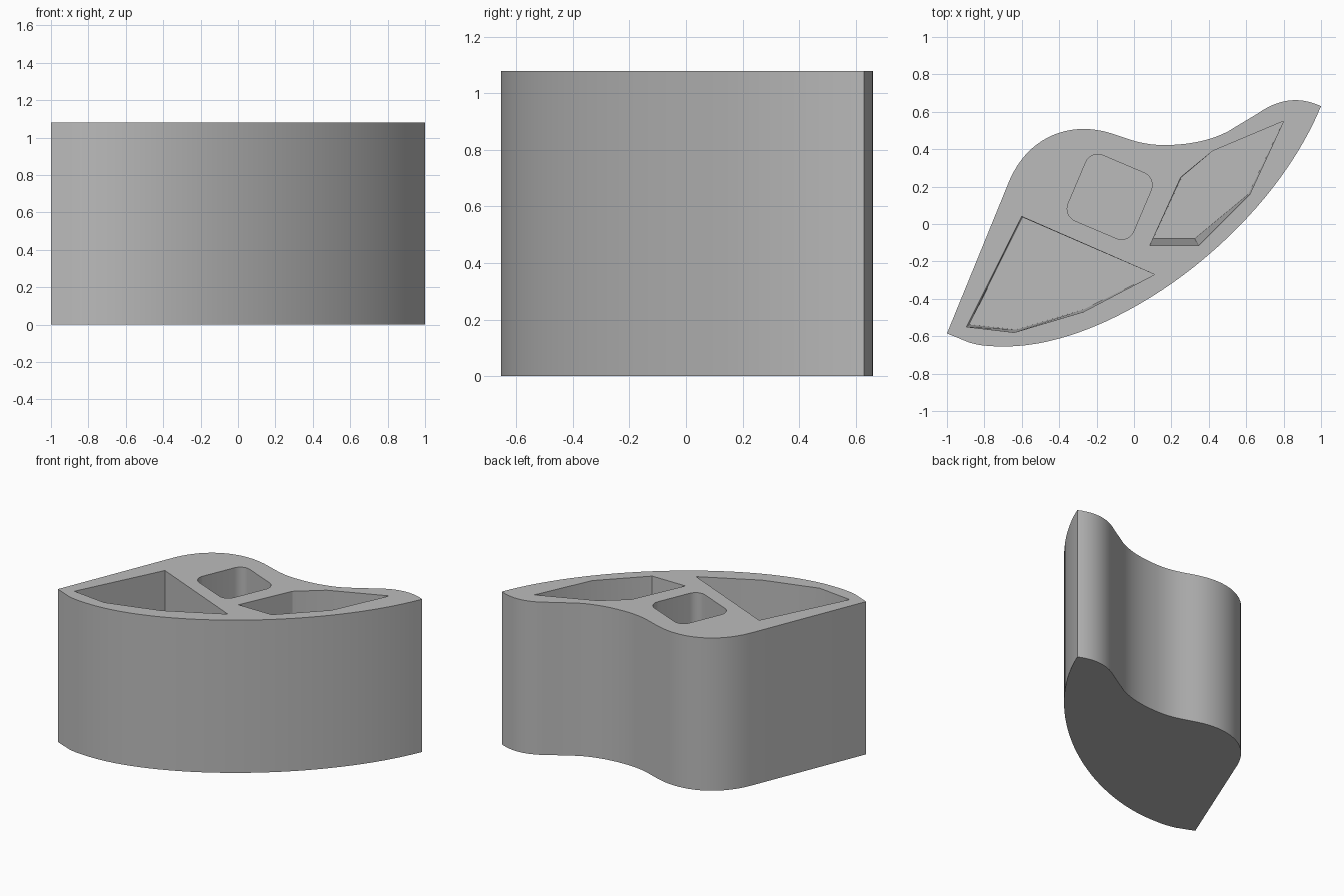
import bpy, bmesh, math
from mathutils import Vector
from mathutils.geometry import interpolate_bezier

cube = bpy.data.objects.get("Cube")
if cube:
    bpy.data.objects.remove(cube, do_unlink=True)

HEIGHT, FLOOR = 1.08, 0.06

grey = bpy.data.materials.new("plain grey")
grey.use_nodes = True
grey.diffuse_color = (0.5, 0.5, 0.5, 1)
grey.node_tree.nodes["Principled BSDF"].inputs["Base Color"].default_value = (0.5, 0.5, 0.5, 1)


def curve(a, b, c, d, steps):
    """Points along a bezier, without the last one."""
    return [(p.x, p.y) for p in interpolate_bezier(*map(Vector, (a, b, c, d)), steps + 1)[:-1]]


def rounded_square(cx, cy, half, radius, tilt, steps=8):
    points = []
    for corner in range(4):
        mid = tilt + corner * math.pi / 2 + math.pi / 4
        ox = cx + math.cos(mid) * (half - radius) * math.sqrt(2)
        oy = cy + math.sin(mid) * (half - radius) * math.sqrt(2)
        for i in range(steps + 1):
            a = mid + math.pi / 2 * (i / steps - 0.5)
            points.append((ox + radius * math.cos(a), oy + radius * math.sin(a)))
    return points


# Outer outline: pointed ends, straight left flank, wavy back, bowed front
outline = [(-1, -0.585)]
outline += curve((-0.665, 0.235), (-0.58, 0.43), (-0.42, 0.508), (-0.27, 0.508), 14)
outline += curve((-0.27, 0.508), (-0.1, 0.508), (-0.03, 0.422), (0.16, 0.422), 14)
outline += curve((0.16, 0.422), (0.3, 0.422), (0.43, 0.45), (0.53, 0.51), 10)
outline += curve((0.66, 0.59), (0.76, 0.66), (0.87, 0.69), (1, 0.63), 12)
outline += curve((1, 0.63), (0.72, -0.05), (-0.1, -0.655), (-0.69, -0.655), 32)
outline += curve((-0.69, -0.655), (-0.77, -0.655), (-0.83, -0.65), (-0.88, -0.634), 5)
outline += [(-0.88, -0.634)]

# Pockets as rim and floor outlines, the floors drawn in slightly at the front
left_rim = [(-0.6, 0.04), (0.11, -0.27), (-0.27, -0.47), (-0.64, -0.58), (-0.895, -0.55)]
left_floor = [(-0.595, 0.035), (0.11, -0.27), (-0.27, -0.457), (-0.63, -0.565), (-0.88, -0.538)]
right_rim = [(0.25, 0.25), (0.42, 0.39), (0.8, 0.55), (0.62, 0.16), (0.345, -0.115), (0.085, -0.115)]
right_floor = [(0.255, 0.25), (0.42, 0.39), (0.8, 0.55), (0.612, 0.16), (0.325, -0.078), (0.103, -0.078)]
square = rounded_square(-0.13, 0.145, 0.19, 0.07, math.radians(-23))

bm = bmesh.new()


def ring(points, z):
    return [bm.verts.new((x, y, z)) for x, y in points]


def walls(upper, lower):
    """Joins two rings with quads and returns the edges of the upper ring."""
    n = len(upper)
    for i in range(n):
        j = (i + 1) % n
        bm.faces.new((lower[i], lower[j], upper[j], upper[i]))
    return [bm.edges.get((upper[i], upper[(i + 1) % n])) for i in range(n)]


# Body side and base
base = ring(outline, 0)
top_edges = walls(ring(outline, HEIGHT), base)
bm.faces.new(base)

# Pocket walls and floors
for rim, floor in ((left_rim, left_floor), (right_rim, right_floor), (square, square)):
    floor_ring = ring(floor, FLOOR)
    top_edges += walls(ring(rim, HEIGHT), floor_ring)
    bm.faces.new(floor_ring)

# Top face around the pockets
bmesh.ops.triangle_fill(bm, use_beauty=True, use_dissolve=False, edges=top_edges, normal=(0, 0, 1))
bmesh.ops.recalc_face_normals(bm, faces=bm.faces)

mesh = bpy.data.meshes.new("pocketed_block")
bm.to_mesh(mesh)
bm.free()
mesh.materials.append(grey)
block = bpy.data.objects.new("pocketed_block", mesh)
bpy.context.collection.objects.link(block)

bpy.ops.object.select_all(action="DESELECT")
block.select_set(True)
bpy.context.view_layer.objects.active = block
bpy.ops.object.shade_smooth_by_angle(angle=math.radians(25))
